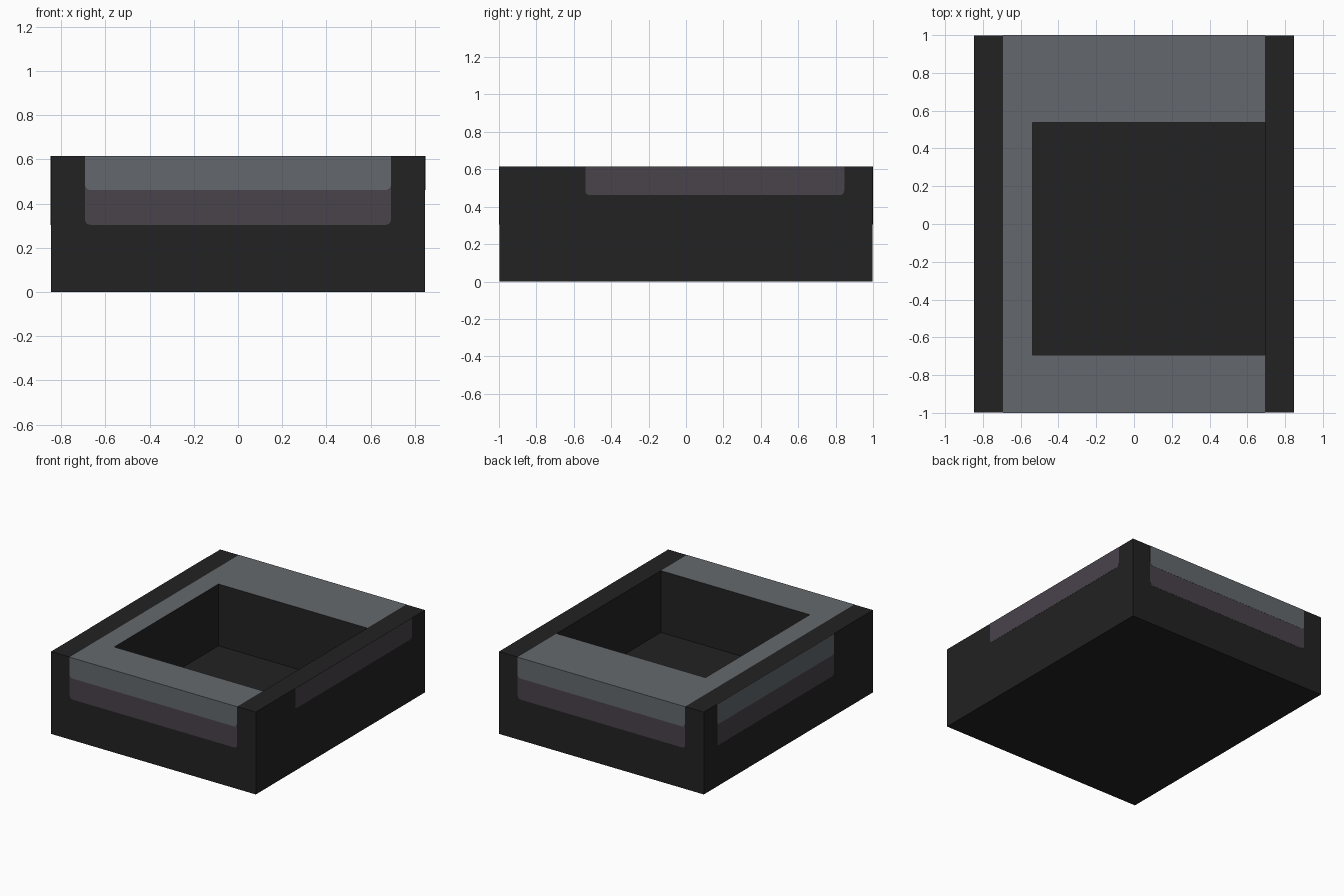
import bpy
import bmesh
from math import cos, sin, pi
from mathutils import Matrix, Vector

cube = bpy.data.objects.get("Cube")
if cube:
    bpy.data.objects.remove(cube, do_unlink=True)

U = 1 / 13                       # layout module
HX, HY, TOP = 11 * U, 0.998, 8 * U
RIM = 9 * U                      # inner edge of the dark side bands
WELL_X, WELL_Y = (-7 * U, RIM), (-RIM, 7 * U)
FLOOR = 2 * U


def material(name, rgb):
    m = bpy.data.materials.new(name)
    m.use_nodes = True
    m.diffuse_color = (*rgb, 1)
    bsdf = m.node_tree.nodes["Principled BSDF"]
    bsdf.inputs["Base Color"].default_value = (*rgb, 1)
    return m


black = material("charcoal black", (0.016, 0.016, 0.016))
grey = material("slate grey", (0.127, 0.141, 0.153))
purple = material("dusky purple", (0.067, 0.0545, 0.071))


def finish(bm, name, mats):
    bmesh.ops.recalc_face_normals(bm, faces=bm.faces[:])
    mesh = bpy.data.meshes.new(name)
    bm.to_mesh(mesh)
    bm.free()
    for m in mats:
        mesh.materials.append(m)
    obj = bpy.data.objects.new(name, mesh)
    bpy.context.collection.objects.link(obj)
    return obj


# Box body, cut along the band and well edges
bm = bmesh.new()
bmesh.ops.create_cube(bm, size=1, matrix=Matrix.Translation((0, 0, TOP / 2))
                      @ Matrix.Diagonal((2 * HX, 2 * HY, TOP, 1)))
cuts = [((x, 0, 0), (1, 0, 0)) for x in (-RIM, *WELL_X)]
cuts += [((0, y, 0), (0, 1, 0)) for y in WELL_Y]
for co, no in cuts:
    bmesh.ops.bisect_plane(bm, geom=bm.verts[:] + bm.edges[:] + bm.faces[:],
                           plane_co=co, plane_no=no)

# Grey tray on top; the well stays dark
well = None
for f in bm.faces:
    c = f.calc_center_median()
    if c.z > TOP - 0.01:
        if WELL_X[0] < c.x < WELL_X[1] and WELL_Y[0] < c.y < WELL_Y[1]:
            well = f
        elif abs(c.x) < RIM:
            f.material_index = 1

# Sink the well
sunk = bmesh.ops.extrude_face_region(bm, geom=[well])["geom"]
bmesh.ops.translate(bm, vec=(0, 0, FLOOR - TOP),
                    verts=[v for v in sunk if isinstance(v, bmesh.types.BMVert)])
if well.is_valid:
    bmesh.ops.delete(bm, geom=[well], context="FACES_ONLY")
for f in bm.faces:
    if f.calc_center_median().z < TOP - 0.01:
        f.material_index = 0
finish(bm, "box_body", [black, grey])


def side_plate(name, mat, side, span, bottom, thick):
    """Thin plate on a side wall, lower corners rounded."""
    r = 0.025
    a, b = span
    outline = [(b, TOP), (a, TOP)]
    for cx, start in ((a + r, pi), (b - r, 1.5 * pi)):
        for i in range(6):
            t = start + i * pi / 10
            outline.append((cx + r * cos(t), bottom + r + r * sin(t)))
    normal = Vector(side)
    wall = HX if normal.x else HY
    along = Vector((abs(normal.y), abs(normal.x), 0))
    bm = bmesh.new()
    face = bm.faces.new([bm.verts.new(normal * wall + along * u + Vector((0, 0, z)))
                         for u, z in outline])
    ext = bmesh.ops.extrude_face_region(bm, geom=[face])["geom"]
    bmesh.ops.translate(bm, vec=normal * thick,
                        verts=[v for v in ext if isinstance(v, bmesh.types.BMVert)])
    finish(bm, name, [mat])


# Layered plates on the four walls
wide, offset = (-RIM, RIM), (-7 * U, 11 * U)
for label, side, span in (("front", (0, -1, 0), wide), ("back", (0, 1, 0), wide),
                          ("right", (-1, 0, 0), offset)):
    side_plate(label + "_lower_band", purple, side, span, 3.95 * U, 0.001)
    side_plate(label + "_upper_band", grey, side, span, 6 * U, 0.002)
side_plate("left_band", purple, (1, 0, 0), offset, 6 * U, 0.001)
